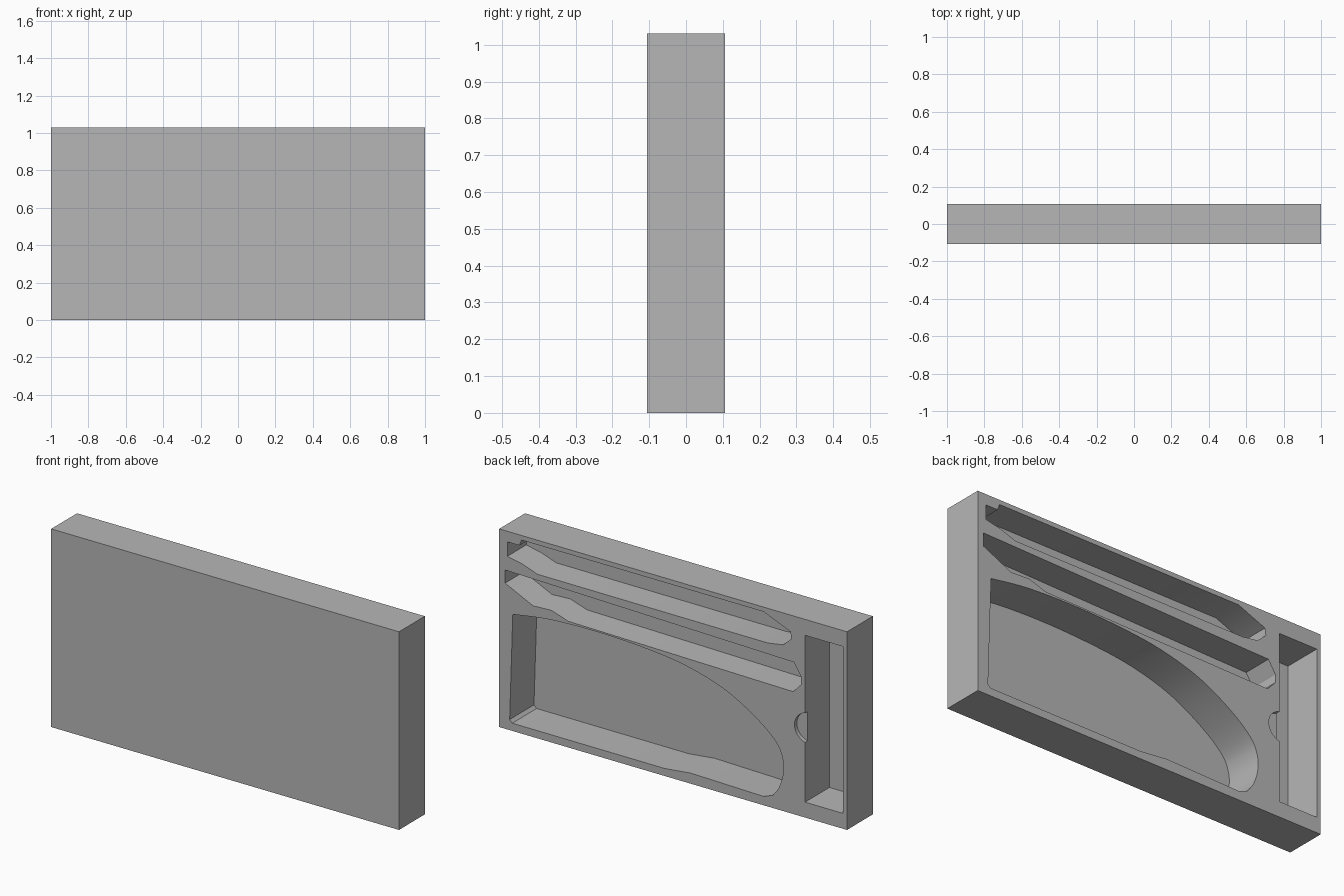
import bpy
import bmesh
import math
from mathutils import Vector

WIDTH, DEPTH, HEIGHT = 2.0, 0.212, 1.03
BACK = DEPTH / 2

cube = bpy.data.objects.get("Cube")
if cube:
    bpy.data.objects.remove(cube, do_unlink=True)

# Single plain grey material
grey = bpy.data.materials.new("plain_grey")
grey.use_nodes = True
colour = (0.47, 0.47, 0.47, 1.0)
grey.diffuse_color = colour
grey.node_tree.nodes["Principled BSDF"].inputs["Base Color"].default_value = colour


def prism(name, outline, y_front, y_back):
    """Extrude an (x, z) outline along y into a closed solid."""
    bm = bmesh.new()
    face = bm.faces.new([bm.verts.new((x, y_front, z)) for x, z in outline])
    result = bmesh.ops.extrude_face_region(bm, geom=[face])
    moved = [v for v in result["geom"] if isinstance(v, bmesh.types.BMVert)]
    bmesh.ops.translate(bm, verts=moved, vec=(0, y_back - y_front, 0))
    bmesh.ops.recalc_face_normals(bm, faces=bm.faces)
    mesh = bpy.data.meshes.new(name)
    bm.to_mesh(mesh)
    bm.free()
    mesh.materials.append(grey)
    obj = bpy.data.objects.new(name, mesh)
    bpy.context.collection.objects.link(obj)
    return obj


def smooth_path(points, steps=5):
    """Pass a soft curve through the given points."""
    p = [Vector(q) for q in points]
    p = [2 * p[0] - p[1]] + p + [2 * p[-1] - p[-2]]
    path = []
    for a, b, c, d in zip(p, p[1:], p[2:], p[3:]):
        for i in range(steps):
            t = i / steps
            path.append(0.5 * (2 * b + (c - a) * t
                               + (2 * a - 5 * b + 4 * c - d) * t ** 2
                               + (3 * b - a - 3 * c + d) * t ** 3))
    return path + [p[-2]]


def rectangle(x_min, x_max, z_min, z_max):
    return [(x_min, z_min), (x_max, z_min), (x_max, z_max), (x_min, z_max)]


# Upper slot with a stepped left end and a rounded tip
upper_slot = [(0.953, 0.975), (0.884, 0.975), (0.872, 1.006), (-0.52, 1.006),
              (-0.675, 0.943), (-0.68, 0.907), (-0.632, 0.864),
              (-0.545, 0.85), (0.78, 0.853), (0.868, 0.883), (0.953, 0.9)]

# Middle slot, tapering towards its tip
middle_slot = [(0.966, 0.825), (-0.695, 0.79), (-0.736, 0.726),
               (-0.736, 0.685), (-0.69, 0.636), (0.603, 0.656),
               (0.7, 0.687), (0.805, 0.682), (0.966, 0.757)]

# Large pocket: curved top and nose, nearly flat bottom
large_pocket = smooth_path([(0.922, 0.607), (0.7, 0.637), (0.41, 0.645),
                            (0.11, 0.63), (-0.1, 0.6), (-0.3, 0.54),
                            (-0.475, 0.444), (-0.59, 0.35), (-0.63, 0.27),
                            (-0.632, 0.19), (-0.608, 0.115), (-0.573, 0.066)])
large_pocket += [(-0.52, 0.046), (-0.1, 0.055), (0.05, 0.039),
                 (0.925, 0.04), (0.94, 0.055)]

# Side pocket and the shallow round finger notch beside it
side_pocket = rectangle(-0.977, -0.759, 0.08, 0.947)
notch = [(-0.776 + 0.078 * math.cos(math.tau * i / 32),
          0.467 + 0.078 * math.sin(math.tau * i / 32)) for i in range(32)]

tray = prism("storage_tray", rectangle(-WIDTH / 2, WIDTH / 2, 0, HEIGHT), -BACK, BACK)

# Cut each recess into the back of the block
recesses = [("upper_slot", upper_slot, 0.155), ("middle_slot", middle_slot, 0.155),
            ("large_pocket", large_pocket, 0.2), ("side_pocket", side_pocket, 0.2),
            ("finger_notch", notch, 0.02)]
bpy.context.view_layer.objects.active = tray
for name, outline, depth in recesses:
    cutter = prism(name + "_cutter", outline, BACK - depth, BACK + 0.1)
    cutter.hide_render = True
    cut = tray.modifiers.new(name, "BOOLEAN")
    cut.operation = "DIFFERENCE"
    cut.solver = "EXACT"
    cut.object = cutter
    bpy.ops.object.modifier_apply(modifier=cut.name)
    bpy.data.objects.remove(cutter, do_unlink=True)

# Smooth the curved walls and keep the corners crisp
bpy.ops.object.select_all(action="DESELECT")
tray.select_set(True)
bpy.ops.object.shade_smooth_by_angle(angle=math.radians(30))
